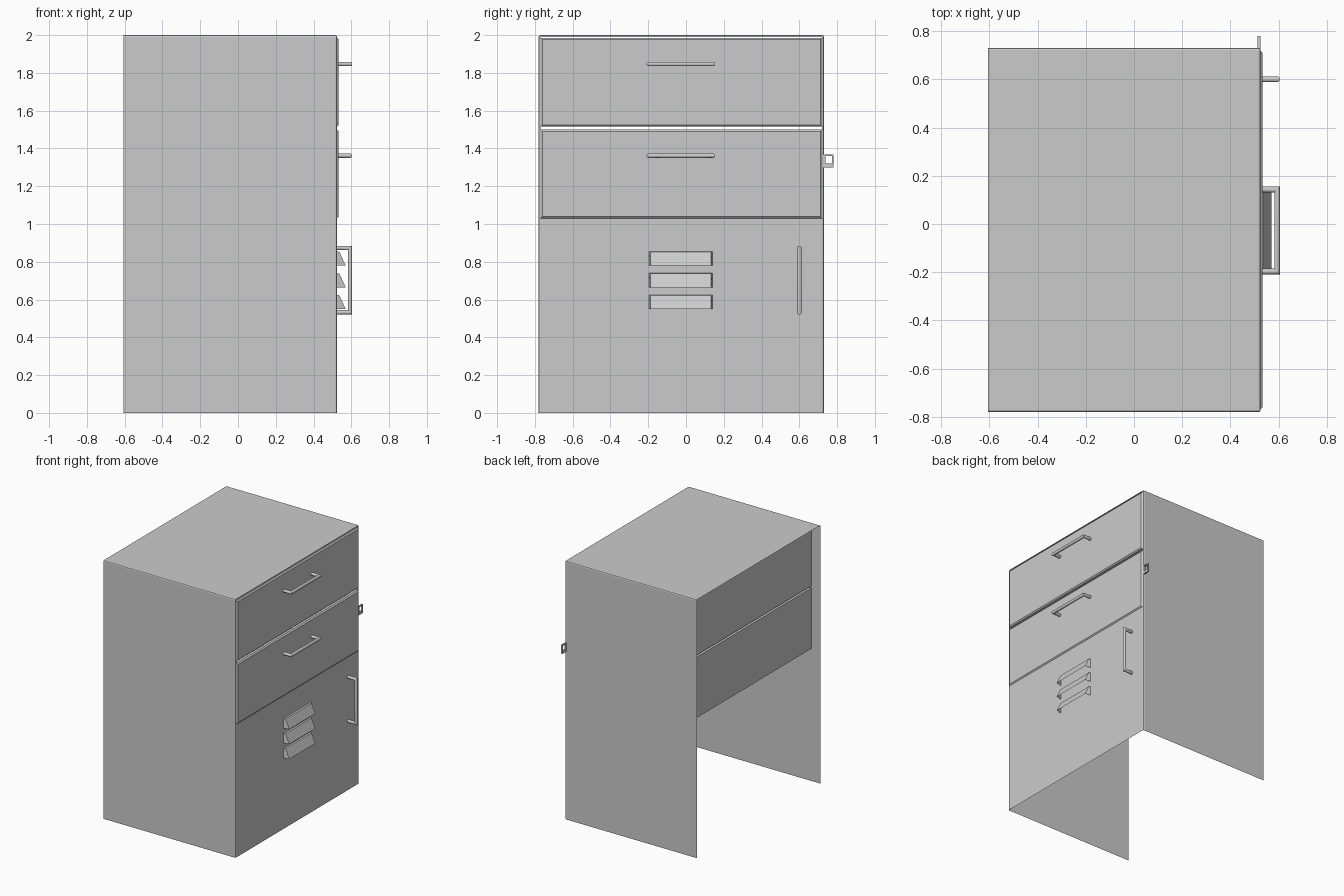
import bpy, bmesh, math
from mathutils import Vector

if "Cube" in bpy.data.objects:
    bpy.data.objects.remove(bpy.data.objects["Cube"])

BACK, FRONT = -0.605, 0.525      # x of open back and door face
Y0, Y1 = -0.78, 0.73             # y of the side panels
DRAWER_BOTTOM = 1.03


def finish(bm, name, smooth=False):
    bmesh.ops.recalc_face_normals(bm, faces=bm.faces)
    mesh = bpy.data.meshes.new(name)
    bm.to_mesh(mesh)
    bm.free()
    ob = bpy.data.objects.new(name, mesh)
    bpy.context.collection.objects.link(ob)
    if smooth:
        bpy.ops.object.select_all(action='DESELECT')
        ob.select_set(True)
        bpy.context.view_layer.objects.active = ob
        bpy.ops.object.shade_smooth_by_angle(angle=math.radians(35))
    return ob


def box(lo, hi):
    bm = bmesh.new()
    bmesh.ops.create_cube(bm, size=1)
    for v in bm.verts:
        v.co = Vector([(lo[i] + hi[i]) / 2 + v.co[i] * (hi[i] - lo[i]) for i in range(3)])
    return bm


def faces_facing(bm, direction):
    bm.normal_update()
    d = Vector(direction)
    return [f for f in bm.faces if f.normal.dot(d) > 0.99]


# Sheet shell: two sides and top with rolled edges, open back, bottom and drawer bay
bm = box((BACK, Y0, 0), (FRONT, Y1, 2))
open_faces = faces_facing(bm, (-1, 0, 0)) + faces_facing(bm, (0, 0, -1))
bmesh.ops.delete(bm, geom=open_faces, context='FACES')
folds = [e for e in bm.edges if len(e.link_faces) == 2]
bmesh.ops.bevel(bm, geom=folds, offset=0.009, segments=2, profile=0.5, affect='EDGES')
bmesh.ops.delete(bm, geom=faces_facing(bm, (1, 0, 0)), context='FACES_ONLY')
finish(bm, "cabinet_shell")

# Lower door panel
bm = bmesh.new()
bm.faces.new([bm.verts.new((FRONT, y, z)) for y, z in
              ((Y0 + .009, 0), (Y1 - .009, 0), (Y1 - .009, DRAWER_BOTTOM), (Y0 + .009, DRAWER_BOTTOM))])
finish(bm, "lower_door")

# Two drawers with chamfered fronts
for name, z0, z1 in (("upper_drawer", 1.515, 1.986), ("lower_drawer", DRAWER_BOTTOM, 1.50)):
    bm = box((-0.535, Y0 + 0.01, z0), (0.532, Y1 - 0.01, z1))
    rim = list(faces_facing(bm, (1, 0, 0))[0].edges)
    bmesh.ops.bevel(bm, geom=rim, offset=0.009, segments=1, affect='EDGES')
    finish(bm, name)


# Mitred round-bar handles
def handle(name, a, b, across, vertical, r=0.012, sides=12):
    top = 0.605 - r
    path = (((FRONT, a), (0, -1)), ((top, a), (1, -1)), ((top, b), (1, 1)), ((FRONT, b), (0, 1)))
    bm = bmesh.new()
    rings = []
    for (x, t), (ox, ot) in path:
        ring = []
        for k in range(sides):
            ang = 2 * math.pi * (k + 0.5) / sides
            u, w = r * math.cos(ang), r * math.sin(ang)
            px, pt, pw = x + ox * u, t + ot * u, across + w
            ring.append(bm.verts.new((px, pw, pt) if vertical else (px, pt, pw)))
        rings.append(ring)
    for p, q in zip(rings, rings[1:]):
        for k in range(sides):
            n = (k + 1) % sides
            bm.faces.new((p[k], p[n], q[n], q[k]))
    finish(bm, name, smooth=True)


handle("upper_drawer_handle", -0.197, 0.143, 1.847, False)
handle("lower_drawer_handle", -0.197, 0.143, 1.362, False)
handle("door_handle", 0.532, 0.873, 0.60, True)

# Louvre hoods, open underneath
for i in range(3):
    z = 0.78 - 0.115 * i
    profile = ((FRONT, 0.075), (0.537, 0.072), (0.57, 0.0), (FRONT, 0.0))
    bm = bmesh.new()
    left, right = ([bm.verts.new((x, y + s * (0.008 if x == FRONT else 0), z + h)) for x, h in profile]
                   for y, s in ((-0.187, -1), (0.132, 1)))
    bm.faces.new(left)
    bm.faces.new(right)
    for k in range(2):
        bm.faces.new((left[k], left[k + 1], right[k + 1], right[k]))
    finish(bm, f"vent_louvre_{i + 1}")

# Lock hasp: a plate with a square hole on the side panel
bm = bmesh.new()
outer = ((0.725, 1.30), (0.78, 1.30), (0.78, 1.368), (0.725, 1.368))
inner = ((0.738, 1.32), (0.772, 1.32), (0.772, 1.36), (0.738, 1.36))
loops = [[bm.verts.new((x, y, z)) for y, z in pts]
         for x, pts in ((0.512, outer), (0.525, outer), (0.525, inner), (0.512, inner))]
for j in range(4):
    p, q = loops[j], loops[(j + 1) % 4]
    for k in range(4):
        n = (k + 1) % 4
        bm.faces.new((p[k], p[n], q[n], q[k]))
finish(bm, "lock_hasp")
